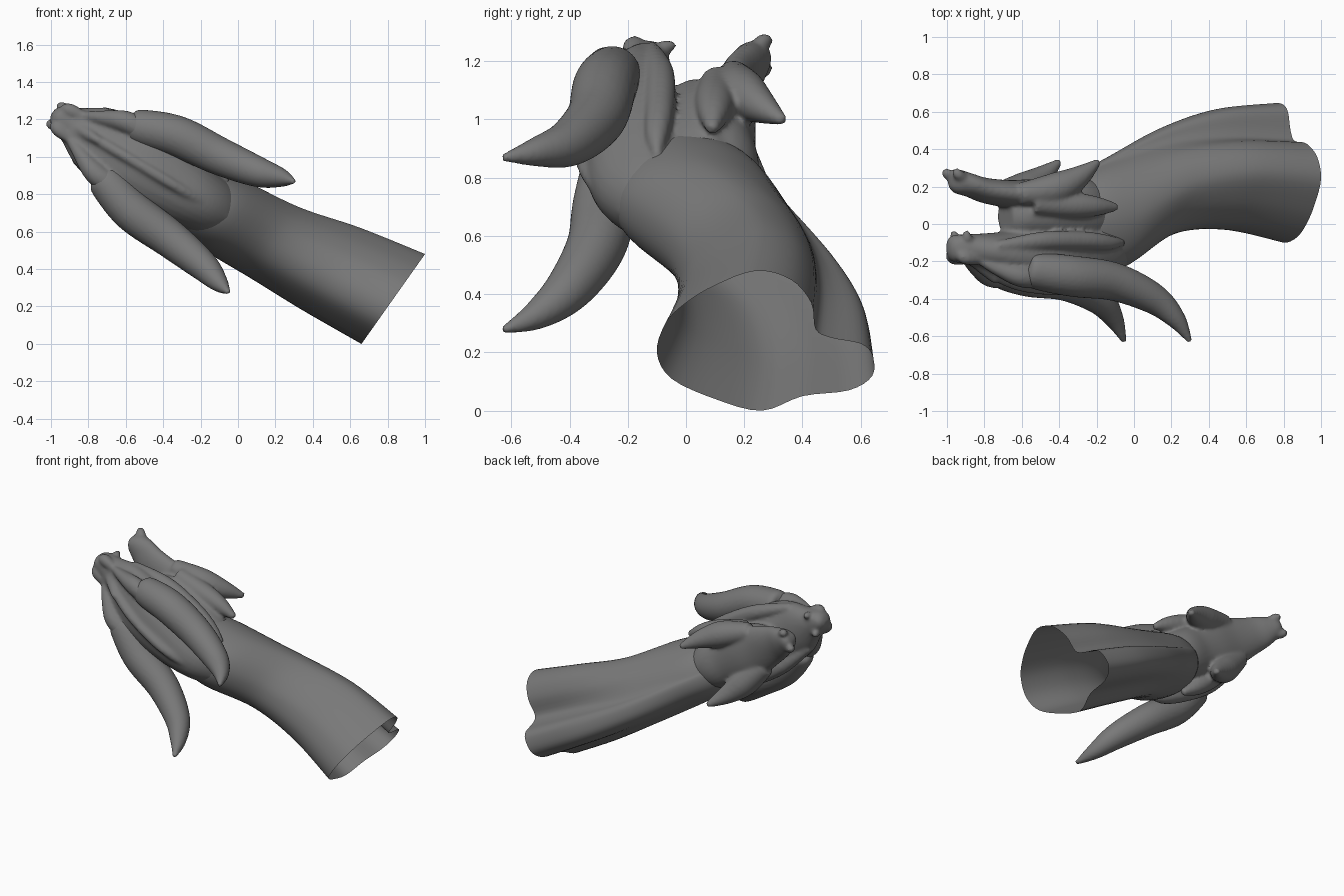
import bpy, bmesh, math
from mathutils import Vector, Matrix

if "Cube" in bpy.data.objects:
    bpy.data.objects.remove(bpy.data.objects["Cube"])

# Head frame: s runs back along the head, w sideways, h up (the head is rolled so its top faces -y)
HEAD = Matrix(((0.86, 0.51, 0, -0.8), (0, 0, -1, 0), (-0.51, 0.86, 0, 1.12), (0, 0, 0, 1)))

grey = bpy.data.materials.new("dark_grey")
grey.diffuse_color = (0.19, 0.19, 0.19, 1)
grey.use_nodes = True
grey.node_tree.nodes["Principled BSDF"].inputs["Base Color"].default_value = grey.diffuse_color


def smooth_rows(rows, n, closed=False):
    """Catmull-Rom interpolation of equal-length tuples."""
    m, out = len(rows), []
    get = (lambda i: rows[i % m]) if closed else (lambda i: rows[max(0, min(m - 1, i))])
    for i in range(m if closed else m - 1):
        for k in range(n):
            t = k / n
            out.append(tuple(0.5 * (2 * b + (c - a) * t + (2 * a - 5 * b + 4 * c - d) * t * t
                                    + (3 * b - a - 3 * c + d) * t ** 3)
                             for a, b, c, d in zip(get(i - 1), get(i), get(i + 1), get(i + 2))))
    if not closed:
        out.append(tuple(rows[-1]))
    return out


def skin(bm, rings, caps=True):
    vs = [[bm.verts.new(p) for p in r] for r in rings]
    n = len(vs[0])
    for a, b in zip(vs, vs[1:]):
        for i in range(n):
            bm.faces.new((a[i], a[(i + 1) % n], b[(i + 1) % n], b[i]))
    if caps:
        bm.faces.new(vs[0][::-1])
        bm.faces.new(vs[-1])


def hull(bm, rows, sides=28):
    """Loft of upright ellipses; row = s, half width, centre height, half height."""
    rings = []
    for s, w, h, hh in smooth_rows(rows, 5):
        rings.append([Vector((s, w * math.cos(a), h + hh * math.sin(a)))
                      for a in (math.tau * i / sides for i in range(sides))])
    skin(bm, rings)


def tube(bm, rows, mirror=True, sides=18):
    """Round tapering tube; row = s, w, h, radius."""
    for side in ((1, -1) if mirror else (1,)):
        pts = smooth_rows(rows, 8)
        cs = [Vector((p[0], p[1] * side, p[2])) for p in pts]
        rings = []
        for i, c in enumerate(cs):
            d = (cs[min(i + 1, len(cs) - 1)] - cs[max(i - 1, 0)]).normalized()
            a = d.cross(Vector((0, 1, 0))).normalized()
            b = d.cross(a)
            r = max(pts[i][3], 0.004)
            rings.append([c + r * (a * math.cos(t) + b * math.sin(t))
                          for t in (math.tau * k / sides for k in range(sides))])
        skin(bm, rings)


def finish(bm, name, matrix=None):
    if matrix:
        bm.transform(matrix)
    bmesh.ops.recalc_face_normals(bm, faces=bm.faces)
    for f in bm.faces:
        f.smooth = True
    me = bpy.data.meshes.new(name)
    bm.to_mesh(me)
    bm.free()
    me.materials.append(grey)
    ob = bpy.data.objects.new(name, me)
    bpy.context.collection.objects.link(ob)
    return ob


def fuse(ob, voxel, repeat):
    r = ob.modifiers.new("fuse", 'REMESH')
    r.mode, r.voxel_size, r.use_smooth_shade = 'VOXEL', voxel, True
    s = ob.modifiers.new("soften", 'SMOOTH')
    s.factor, s.iterations = 0.5, repeat


# Skull, jaw, ridges and cheek spikes fused into one skin
bm = bmesh.new()
hull(bm, [(-.225, .02, .125, .03), (-.195, .06, .13, .07), (-.1, .105, .135, .08), (0, .165, .15, .1),
          (.12, .2, .17, .13), (.3, .215, .175, .17), (.5, .2, .16, .19), (.7, .17, .11, .215),
          (.84, .145, .03, .22), (.96, .08, -.05, .16)])
# lower jaw
hull(bm, [(-.215, .02, -.235, .04), (-.18, .065, -.23, .065), (-.1, .1, -.21, .065), (0, .125, -.18, .068),
          (.15, .16, -.16, .075), (.3, .18, -.15, .09), (.45, .175, -.12, .12), (.6, .16, -.1, .15),
          (.8, .09, -.08, .12)])
# cheek muscle joining jaw and skull
hull(bm, [(.13, .08, -.04, .09), (.2, .14, -.04, .12), (.4, .19, -.04, .14), (.6, .185, -.04, .16),
          (.78, .13, -.05, .16)])
# nostril bumps, brows, cheek ridges
tube(bm, [(-.19, .045, .16, .025), (-.15, .06, .18, .038), (-.06, .07, .19, .025)])
tube(bm, [(-.08, .07, .19, .02), (.02, .115, .24, .04), (.14, .16, .28, .06), (.28, .17, .28, .06)])
tube(bm, [(.0, .14, .12, .03), (.25, .19, .09, .05), (.5, .2, .09, .05), (.66, .19, .1, .04), (.77, .17, .1, .012)])
# swept jaw spikes
tube(bm, [(.15, .12, -.16, .06), (.34, .17, -.19, .085), (.47, .195, -.25, .062), (.59, .205, -.335, .018)])
tube(bm, [(.22, .14, -.11, .06), (.42, .185, -.1, .07), (.56, .215, -.095, .055), (.69, .23, -.09, .02)])
# chin points and lip fangs
tube(bm, [(-.17, .05, -.25, .03), (-.2, .055, -.27, .028), (-.21, .05, -.295, .016)])
tube(bm, [(-.14, .06, .08, .03), (-.15, .065, .055, .022), (-.155, .06, .035, .012)])
# nose horn and crest
tube(bm, [(-.07, 0, .18, .04), (0, 0, .24, .035), (.07, 0, .31, .016)], False)
tube(bm, [(.05, 0, .27, .03), (.25, 0, .335, .03), (.55, 0, .345, .03), (.8, 0, .24, .03),
          (.95, 0, .12, .02)], False)
fuse(finish(bm, "head", HEAD), .011, 7)

# Pair of long swept horns
bm = bmesh.new()
tube(bm, [(.165, .155, .24, .03), (.18, .16, .245, .08), (.24, .18, .255, .1), (.42, .235, .28, .11),
          (.66, .257, .31, .102), (.88, .29, .4, .082), (1.0, .325, .51, .052), (1.075, .345, .63, .012)], sides=24)
fuse(finish(bm, "horns", HEAD), .011, 2)

# Hollow neck: cross-section (y, z at the open end) with a side fold, blended to an ellipse at the head
section = [(.0, .37), (.1, .43), (.24, .48), (.36, .45), (.43, .37), (.445, .28), (.5, .25), (.6, .23),
           (.64, .19), (.64, .12), (.56, .07), (.4, .05), (.26, .0), (.1, .04), (-.05, .11), (-.1, .2), (-.07, .3)]
unit = smooth_rows([((y - .27) / .37, (z - .24) / .24) for y, z in section], 4, True)
# x, y, z of centre, half width, half height, fold amount
stations = [(-.4, -.02, .87, .14, .12, 0), (-.27, .02, .79, .25, .185, .1), (-.08, .07, .69, .31, .215, .25),
            (.2, .23, .54, .29, .23, .6), (.5, .29, .4, .32, .268, .9), (.83, .27, .24, .37, .293, 1)]
bm = bmesh.new()
rings = []
for x, y, z, hy, hp, fold in smooth_rows(stations, 8):
    ring = []
    for u, v in unit:
        a = math.atan2(v, u)
        uu = u * fold + math.cos(a) * (1 - fold)
        vv = v * fold + math.sin(a) * (1 - fold)
        ring.append(Vector((x + .58 * vv * hp, y + uu * hy, z + .82 * vv * hp)))
    rings.append(ring)
skin(bm, rings, caps=False)
finish(bm, "neck")
